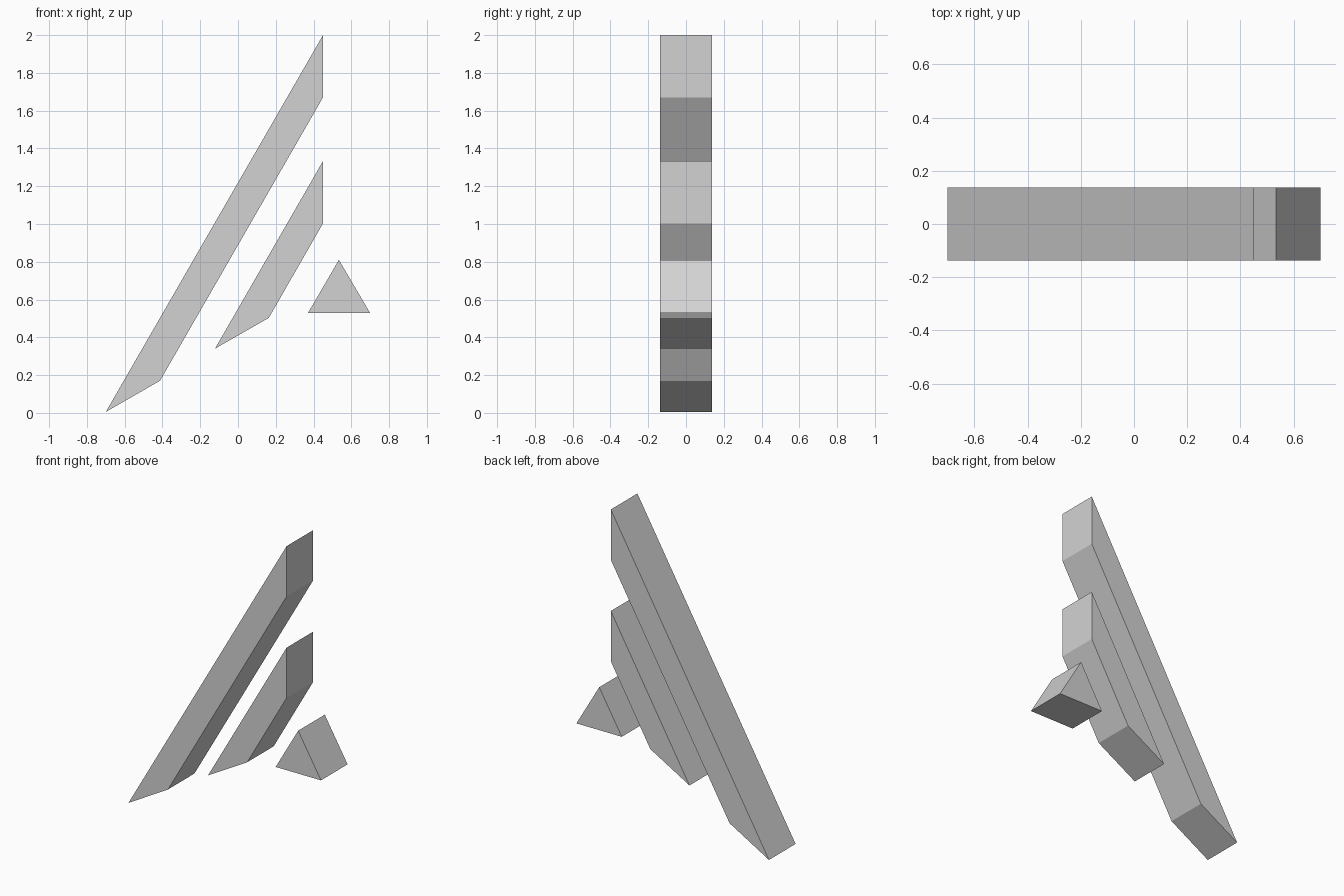
import bpy
import bmesh

cube = bpy.data.objects.get("Cube")
if cube:
    bpy.data.objects.remove(cube, do_unlink=True)

HALF_DEPTH = 0.138

# One plain grey for every part
grey = bpy.data.materials.new("light grey")
grey.use_nodes = True
colour = (0.65, 0.65, 0.65, 1.0)
grey.diffuse_color = colour
grey.node_tree.nodes["Principled BSDF"].inputs["Base Color"].default_value = colour


def prism(name, outline):
    """Extrude an outline in the XZ plane through the full depth."""
    bm = bmesh.new()
    front = bm.faces.new([bm.verts.new((x, -HALF_DEPTH, z)) for x, z in outline])
    result = bmesh.ops.extrude_face_region(bm, geom=[front], use_keep_orig=True)
    back = [v for v in result["geom"] if isinstance(v, bmesh.types.BMVert)]
    bmesh.ops.translate(bm, verts=back, vec=(0, 2 * HALF_DEPTH, 0))
    bmesh.ops.recalc_face_normals(bm, faces=bm.faces)
    mesh = bpy.data.meshes.new(name)
    bm.to_mesh(mesh)
    bm.free()
    mesh.materials.append(grey)
    obj = bpy.data.objects.new(name, mesh)
    bpy.context.collection.objects.link(obj)
    return obj


# Long slanted bar, upright cut at the top and angled cut at the foot
prism("long_bar", [(-0.70, 0.005), (-0.413, 0.17), (0.45, 1.67), (0.45, 2.0)])

# Shorter parallel bar
prism("short_bar", [(-0.122, 0.34), (0.163, 0.503), (0.45, 1.003), (0.45, 1.333)])

# Small triangular block
prism("triangle_block", [(0.37, 0.528), (0.70, 0.528), (0.534, 0.81)])
